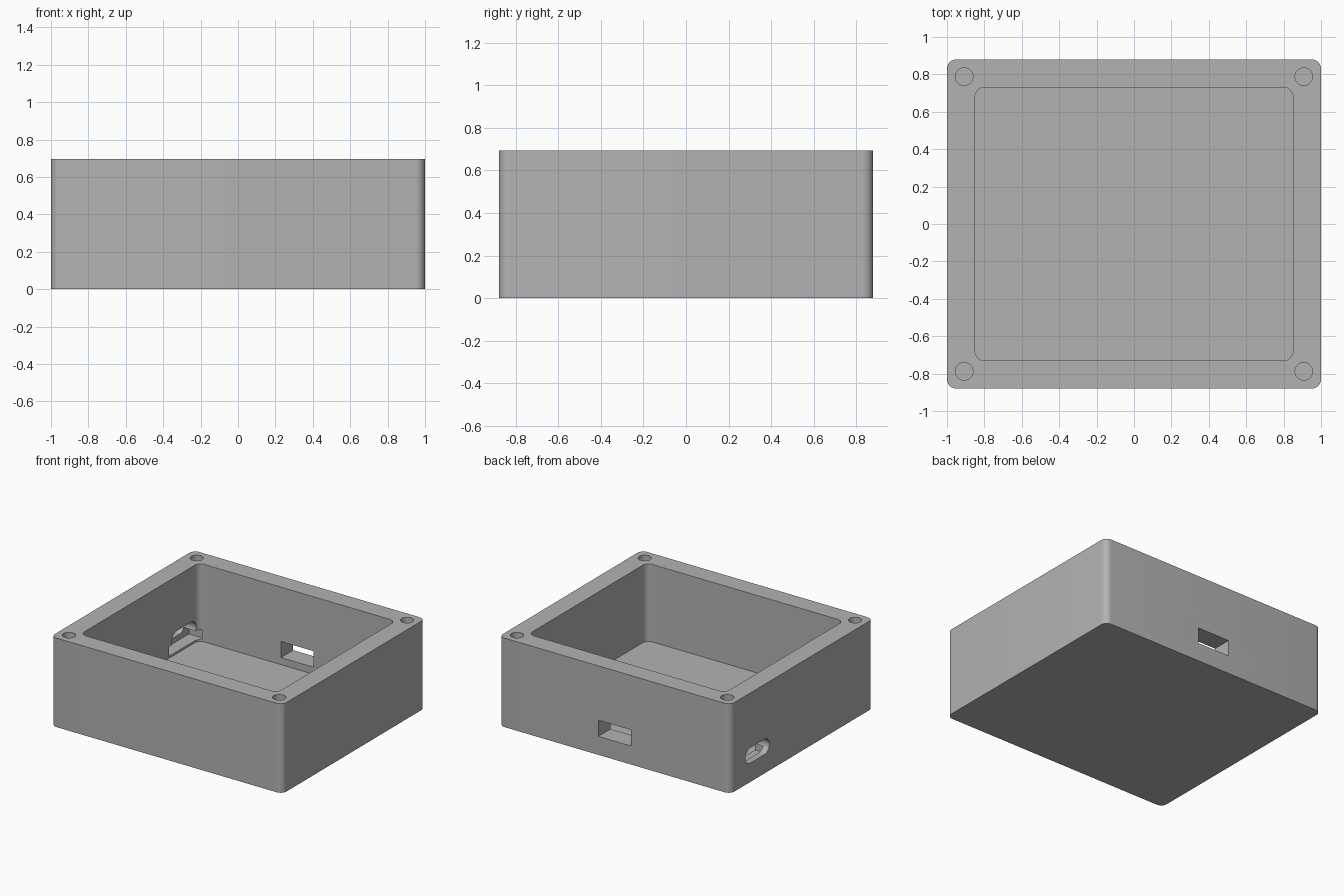
import bpy, bmesh, math
from mathutils import Matrix

old = bpy.data.objects.get("Cube")
if old:
    bpy.data.objects.remove(old, do_unlink=True)

HEIGHT = 0.695
FLOOR = 0.09

grey = bpy.data.materials.new("plain_grey")
grey.use_nodes = True
colour = (0.45, 0.45, 0.45, 1)
grey.diffuse_color = colour
grey.node_tree.nodes["Principled BSDF"].inputs["Base Color"].default_value = colour


def finish(name, bm):
    mesh = bpy.data.meshes.new(name)
    bm.to_mesh(mesh)
    bm.free()
    mesh.materials.append(grey)
    obj = bpy.data.objects.new(name, mesh)
    bpy.context.collection.objects.link(obj)
    return obj


def block(name, low, high, radius=0, axis=2):
    """Box between two corners, edges along one axis optionally rounded."""
    bm = bmesh.new()
    bmesh.ops.create_cube(bm, size=1)
    for v in bm.verts:
        for i in range(3):
            v.co[i] = low[i] if v.co[i] < 0 else high[i]
    if radius:
        edges = [e for e in bm.edges
                 if abs(e.verts[0].co[axis] - e.verts[1].co[axis]) > 0.001]
        bmesh.ops.bevel(bm, geom=edges, offset=radius, segments=8,
                        profile=0.5, affect='EDGES')
    return finish(name, bm)


def cylinder(name, x, y, low, high, radius):
    bm = bmesh.new()
    bmesh.ops.create_cone(bm, cap_ends=True, segments=32, radius1=radius,
                          radius2=radius, depth=high - low,
                          matrix=Matrix.Translation((x, y, (low + high) / 2)))
    return finish(name, bm)


# Outer body
body = block("enclosure_body", (-1, -0.88, 0), (1, 0.88, HEIGHT), 0.05)

# Main cavity
cutters = [block("cavity_cutter", (-0.85, -0.73, FLOOR), (0.85, 0.73, 1), 0.05)]

# Rectangular port through the back wall
cutters.append(block("back_port_cutter", (-0.14, 0.68, 0.145), (0.14, 1, 0.27)))

# Rounded port through the side wall, with a board pocket behind it
cutters.append(block("side_port_cutter", (-1.1, 0.4, 0.147),
                     (-0.8, 0.695, 0.267), 0.0595, axis=0))
cutters.append(block("pocket_cutter", (-0.95, 0.36, 0.105), (-0.82, 0.75, 0.18)))

# Blind screw holes in the rim corners
for sx in (-1, 1):
    for sy in (-1, 1):
        cutters.append(cylinder("screw_hole_cutter", sx * 0.908, sy * 0.788,
                                0.3, 0.8, 0.047))

# Apply the cuts
bpy.ops.object.select_all(action='DESELECT')
bpy.context.view_layer.objects.active = body
body.select_set(True)
for cutter in cutters:
    cutter.hide_render = True
    mod = body.modifiers.new("cut", 'BOOLEAN')
    mod.operation = 'DIFFERENCE'
    mod.solver = 'EXACT'
    mod.object = cutter
    bpy.ops.object.modifier_apply(modifier=mod.name)
    bpy.data.objects.remove(cutter, do_unlink=True)

bpy.ops.object.shade_smooth_by_angle(angle=math.radians(30))
